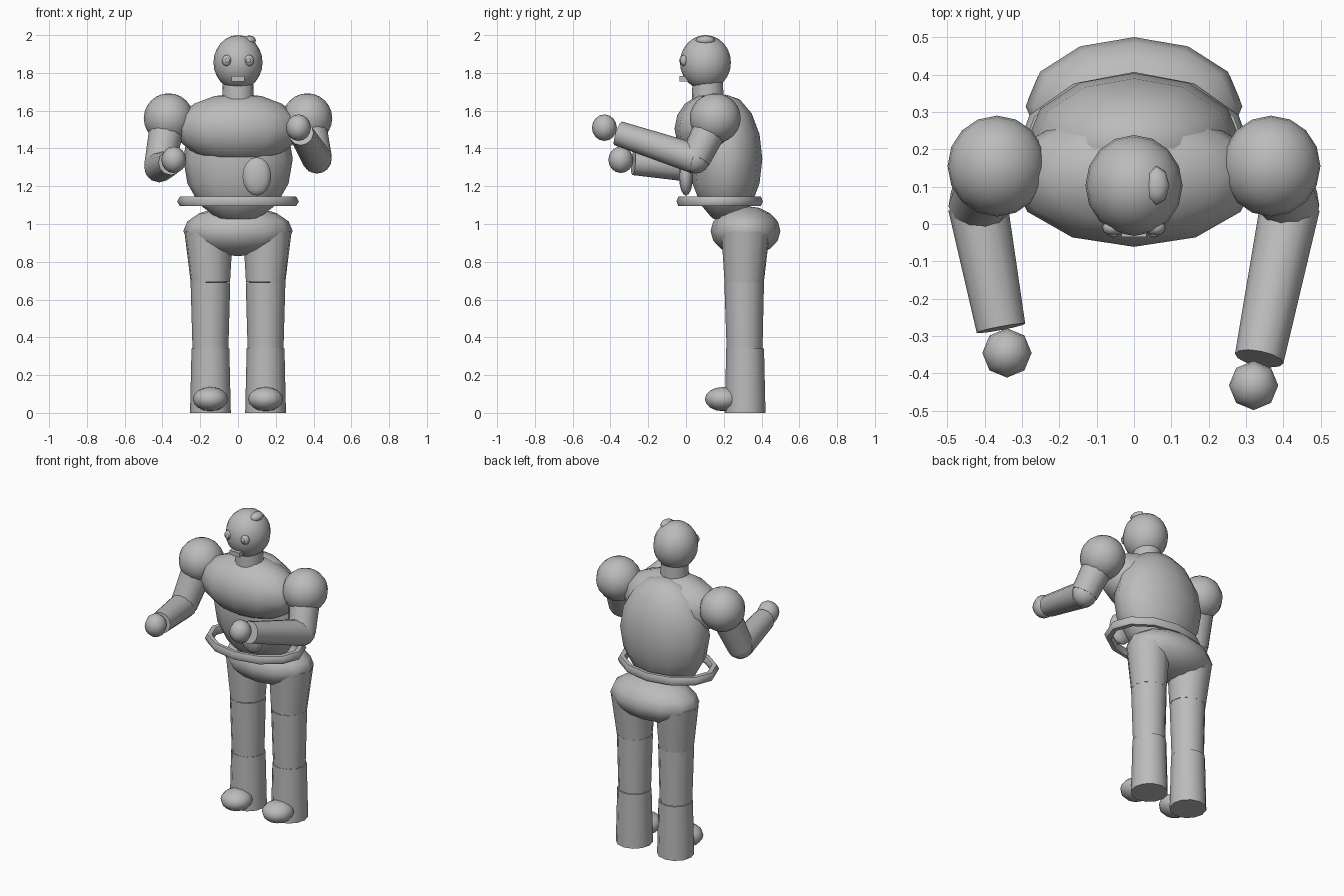
import bpy
import math
from mathutils import Vector

cube = bpy.data.objects.get("Cube")
if cube:
    bpy.data.objects.remove(cube, do_unlink=True)

grey = bpy.data.materials.new("plain grey")
grey.use_nodes = True
grey.diffuse_color = (0.5, 0.5, 0.5, 1)
grey.node_tree.nodes["Principled BSDF"].inputs["Base Color"].default_value = (0.5, 0.5, 0.5, 1)


def finish(name, angle=60):
    ob = bpy.context.object
    ob.name = name
    ob.data.materials.append(grey)
    bpy.ops.object.transform_apply(location=False, rotation=True, scale=True)
    bpy.ops.object.shade_smooth_by_angle(angle=math.radians(angle))
    return ob


def ellipsoid(name, centre, radii, segments=12, rings=8):
    bpy.ops.mesh.primitive_uv_sphere_add(segments=segments, ring_count=rings, location=centre)
    bpy.context.object.scale = radii
    return finish(name, 85)


def limb(name, start, end, r_start, r_end, sides=12):
    a, b = Vector(start), Vector(end)
    bpy.ops.mesh.primitive_cone_add(vertices=sides, radius1=r_start, radius2=r_end,
                                    depth=(b - a).length, location=(a + b) / 2)
    bpy.context.object.rotation_euler = (b - a).to_track_quat("Z", "Y").to_euler()
    return finish(name)


# Head, neck and face
ellipsoid("head", (0, 0.103, 1.855), (0.13, 0.135, 0.145), 16, 12)
limb("neck", (0, 0.115, 1.62), (0, 0.115, 1.78), 0.085, 0.08, 16)
ellipsoid("hair_tuft", (0.06, 0.103, 1.972), (0.035, 0.052, 0.026), 8, 6)
for side, s in (("right", -1), ("left", 1)):
    ellipsoid(side + "_eye", (s * 0.057, -0.01, 1.865), (0.028, 0.022, 0.03), 12, 8)
    ellipsoid(side + "_pupil", (s * 0.055, -0.028, 1.865), (0.013, 0.008, 0.014), 8, 6)
bpy.ops.mesh.primitive_cube_add(size=1, location=(0, -0.01, 1.769))
bpy.context.object.scale = (0.068, 0.05, 0.028)
finish("mouth", 30)

# Trunk
ellipsoid("chest", (0, 0.127, 1.505), (0.33, 0.188, 0.186))
ellipsoid("torso", (0, 0.212, 1.345), (0.29, 0.192, 0.34))
ellipsoid("hips", (0, 0.315, 0.963), (0.29, 0.185, 0.133))
ellipsoid("belly_lump", (0.1, 0.0, 1.252), (0.08, 0.037, 0.102), 10, 8)

# Hoop around the waist
bpy.ops.mesh.primitive_torus_add(major_segments=12, minor_segments=6, major_radius=1,
                                 minor_radius=0.1, location=(0, 0.178, 1.12))
bpy.context.object.scale = (0.293, 0.208, 0.29)
finish("waist_hoop")

# Legs
for side, s in (("right", -1), ("left", 1)):
    x = s * 0.146
    limb(side + "_thigh", (x, 0.308, 0.69), (s * 0.155, 0.315, 0.965), 0.105, 0.13)
    limb(side + "_shin", (x, 0.31, 0.34), (x, 0.308, 0.69), 0.095, 0.105)
    limb(side + "_boot", (x, 0.313, 0.0), (x, 0.313, 0.342), 0.108, 0.1)
    ellipsoid(side + "_foot", (x, 0.195, 0.073), (0.093, 0.095, 0.064))

# Arms: elbow, wrist and hand positions differ on each side
arms = {
    "right": ((-0.418, 0.05, 1.3), (-0.356, -0.279, 1.325), (-0.34, -0.345, 1.34)),
    "left": ((0.418, 0.05, 1.345), (0.335, -0.36, 1.48), (0.32, -0.432, 1.51)),
}
for side, (elbow, wrist, hand) in arms.items():
    shoulder = (math.copysign(0.367, elbow[0]), 0.155, 1.56)
    ellipsoid(side + "_shoulder", shoulder, (0.132, 0.135, 0.132), 16, 12)
    limb(side + "_upper_arm", shoulder, elbow, 0.095, 0.08)
    ellipsoid(side + "_elbow", elbow, (0.078, 0.078, 0.078))
    limb(side + "_forearm", elbow, wrist, 0.08, 0.066)
    ellipsoid(side + "_hand", hand, (0.066, 0.066, 0.07), 8, 8)
